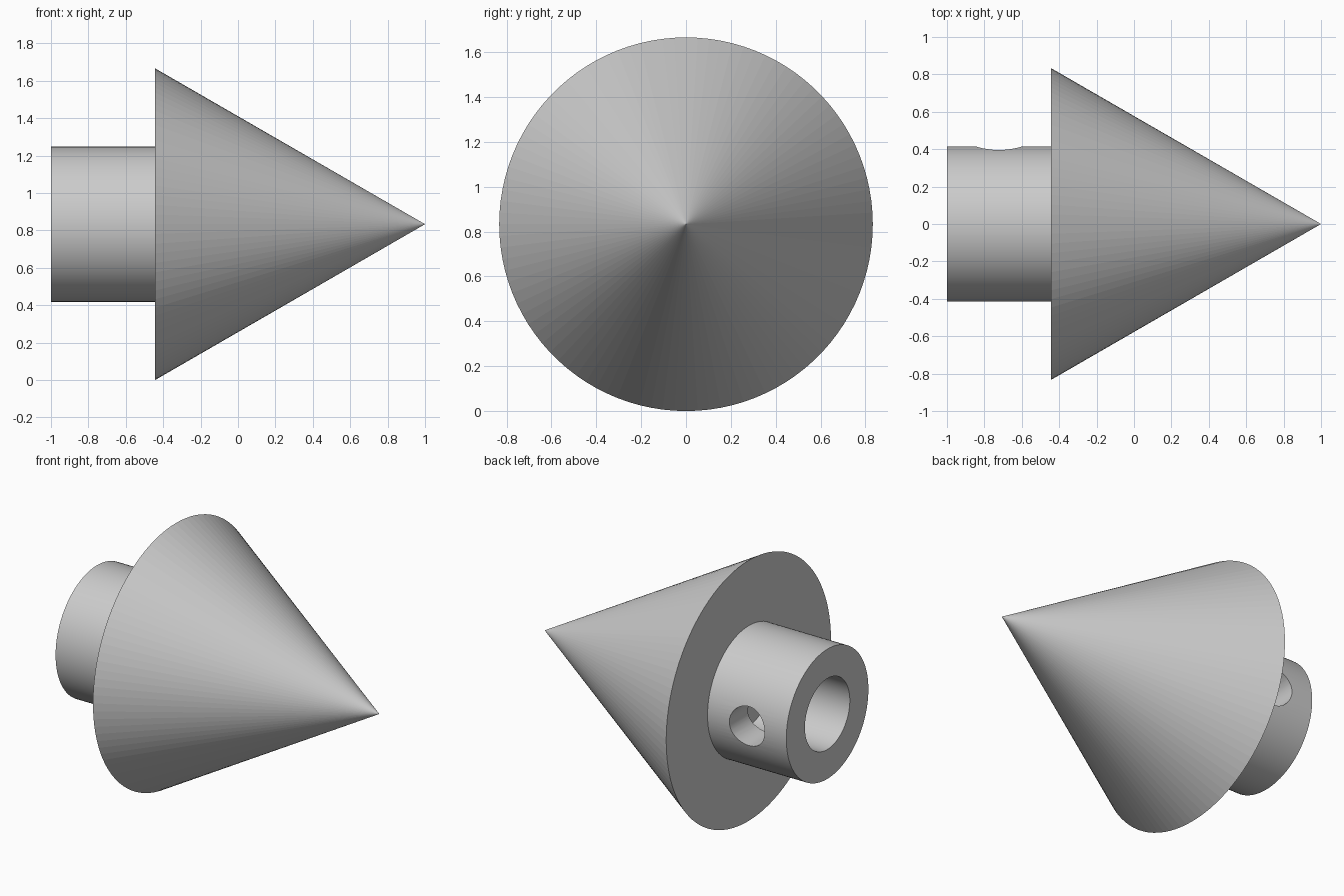
import bpy
from math import pi, radians

CENTRE_Z = 0.833
BASE_X = -0.443
SEGMENTS = 100

default_cube = bpy.data.objects.get("Cube")
if default_cube:
    bpy.data.objects.remove(default_cube, do_unlink=True)

grey = bpy.data.materials.new("plain grey")
grey.use_nodes = True
grey.diffuse_color = (0.6, 0.6, 0.6, 1)
grey.node_tree.nodes["Principled BSDF"].inputs["Base Color"].default_value = (0.6, 0.6, 0.6, 1)


def cylinder(name, radius, x_start, x_end, segments=SEGMENTS):
    """Cylinder lying along x on the model's axis."""
    bpy.ops.mesh.primitive_cylinder_add(
        vertices=segments, radius=radius, depth=x_end - x_start,
        location=((x_start + x_end) / 2, 0, CENTRE_Z), rotation=(0, pi / 2, 0))
    obj = bpy.context.object
    obj.name = name
    obj.data.materials.append(grey)
    return obj


def cut(target, cutter):
    """Subtract the cutter from the target, then discard it."""
    mod = target.modifiers.new("cut", "BOOLEAN")
    mod.operation = "DIFFERENCE"
    mod.solver = "EXACT"
    mod.object = cutter
    bpy.context.view_layer.objects.active = target
    bpy.ops.object.modifier_apply(modifier=mod.name)
    bpy.data.objects.remove(cutter, do_unlink=True)


# Pointed head, its flat base closing the end of the bore
bpy.ops.mesh.primitive_cone_add(
    vertices=SEGMENTS, radius1=CENTRE_Z, radius2=0, depth=1 - BASE_X,
    location=((1 + BASE_X) / 2, 0, CENTRE_Z), rotation=(0, pi / 2, 0))
head = bpy.context.object
head.name = "cone_head"
head.data.materials.append(grey)

# Collar with a round bore
collar = cylinder("collar", 0.415, -1, BASE_X + 0.01)
cut(collar, cylinder("bore_cutter", 0.227, -1.1, BASE_X + 0.1))

# Set screw hole through the rear wall only
screw = cylinder("screw_hole_cutter", 0.125, -0.3, 0.3, 48)
screw.rotation_euler = (pi / 2, 0, 0)
screw.location = (-0.722, 0.3, CENTRE_Z)
bpy.context.view_layer.update()
cut(collar, screw)

bpy.ops.object.select_all(action="DESELECT")
collar.select_set(True)
bpy.context.view_layer.objects.active = collar
bpy.ops.object.shade_smooth_by_angle(angle=radians(30))
